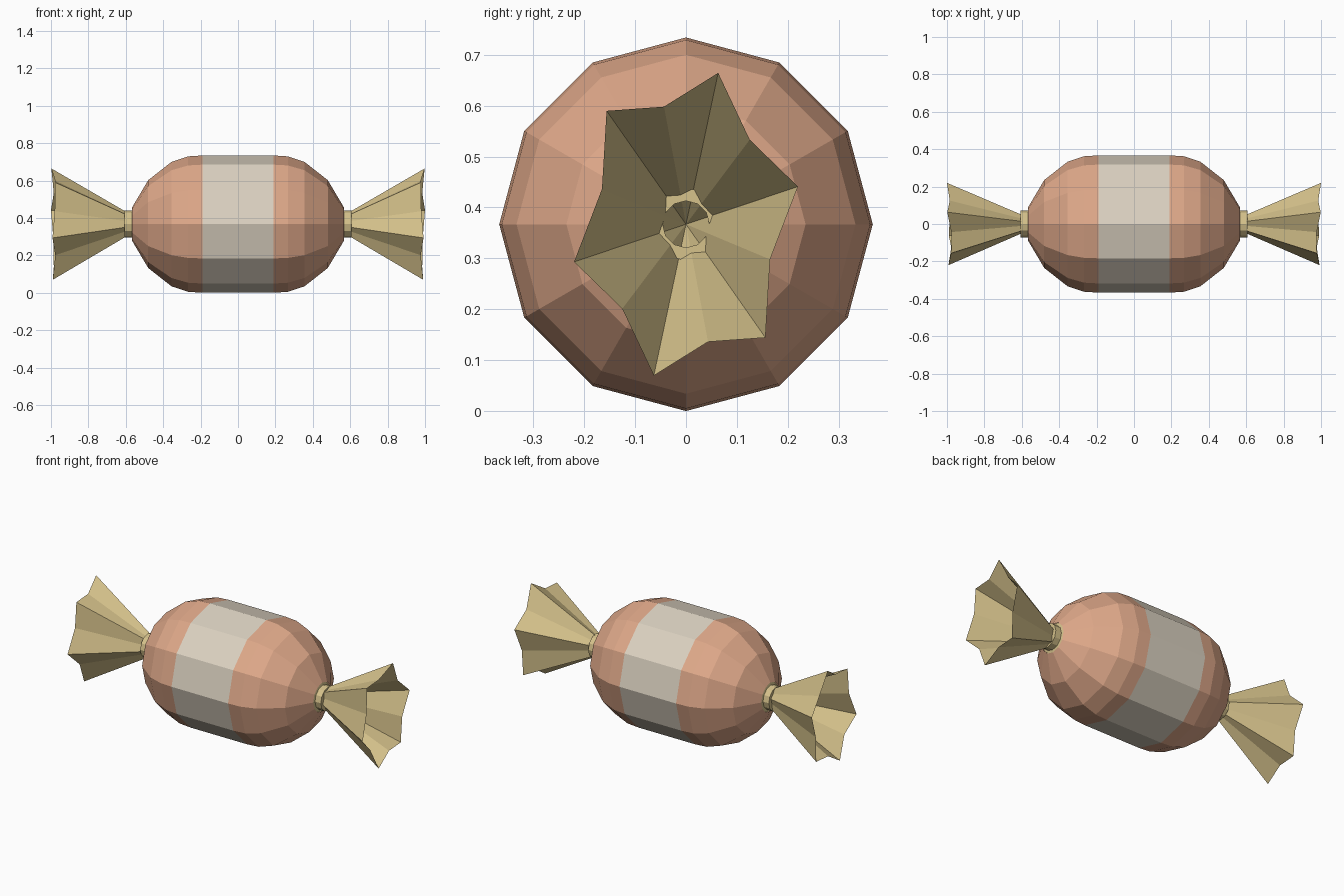
import bpy, bmesh
from math import sin, cos, pi, radians

if "Cube" in bpy.data.objects:
    bpy.data.objects.remove(bpy.data.objects["Cube"])

CENTRE_Z = 0.367
SIDES = 12


def material(name, rgb):
    m = bpy.data.materials.new(name)
    m.use_nodes = True
    colour = (*rgb, 1)
    m.diffuse_color = colour
    m.node_tree.nodes["Principled BSDF"].inputs["Base Color"].default_value = colour
    return m


copper = material("copper wrapper", (0.73, 0.39, 0.25))
cream = material("cream band", (0.71, 0.64, 0.53))
gold = material("gold foil", (0.67, 0.54, 0.26))


def finish(name, bm, *mats):
    bmesh.ops.recalc_face_normals(bm, faces=bm.faces)
    mesh = bpy.data.meshes.new(name)
    bm.to_mesh(mesh)
    bm.free()
    for m in mats:
        mesh.materials.append(m)
    obj = bpy.data.objects.new(name, mesh)
    obj.location.z = CENTRE_Z
    bpy.context.collection.objects.link(obj)
    return obj


def lathe(name, profile, *mats):
    """Spin (x, radius) points around the x axis, with a corner at the top."""
    bm = bmesh.new()
    rings = []
    for x, r in profile:
        angles = [2 * pi * i / SIDES for i in range(SIDES)]
        rings.append([bm.verts.new((x, r * cos(a), r * sin(a))) for a in angles])
    for a, b in zip(rings, rings[1:]):
        for i in range(SIDES):
            j = (i + 1) % SIDES
            bm.faces.new((a[i], a[j], b[j], b[i]))
    return finish(name, bm, *mats)


# Faceted barrel body with a pale middle band
half = [(0.19, 0.367), (0.267, 0.362), (0.355, 0.333), (0.48, 0.235), (0.567, 0.088)]
body = lathe("wrapped_body", [(-x, r) for x, r in reversed(half)] + half, copper, cream)
for face in body.data.polygons:
    face.material_index = int(abs(face.center.x) < 0.1)

# Half of the pleated rim: angle in degrees, radius, distance along x
pleats = [(78, 0.304, 0.998), (53, 0.208, 0.985), (18.6, 0.232, 1.0),
          (-22.7, 0.179, 0.988), (-55, 0.272, 0.985), (-79.4, 0.235, 0.985)]

for side, label in ((1, "left"), (-1, "right")):
    # Pinched collar between body and foil tail
    collar = [(0.564, 0.088), (0.568, 0.072), (0.607, 0.072), (0.607, 0.046)]
    lathe(label + "_collar", [(side * x, r) for x, r in collar], gold)

    # Open pleated cone, its second half turned half a circle
    bm = bmesh.new()
    tip = bm.verts.new((side * 0.485, 0, 0))
    rim = []
    for turn in (0, 180):
        for angle, r, x in pleats:
            a = radians(angle - turn)
            x -= 0.008 if turn else 0
            rim.append(bm.verts.new((side * x, r * cos(a), r * sin(a))))
    for i, v in enumerate(rim):
        bm.faces.new((tip, v, rim[(i + 1) % len(rim)]))
    finish(label + "_foil_tail", bm, gold)
